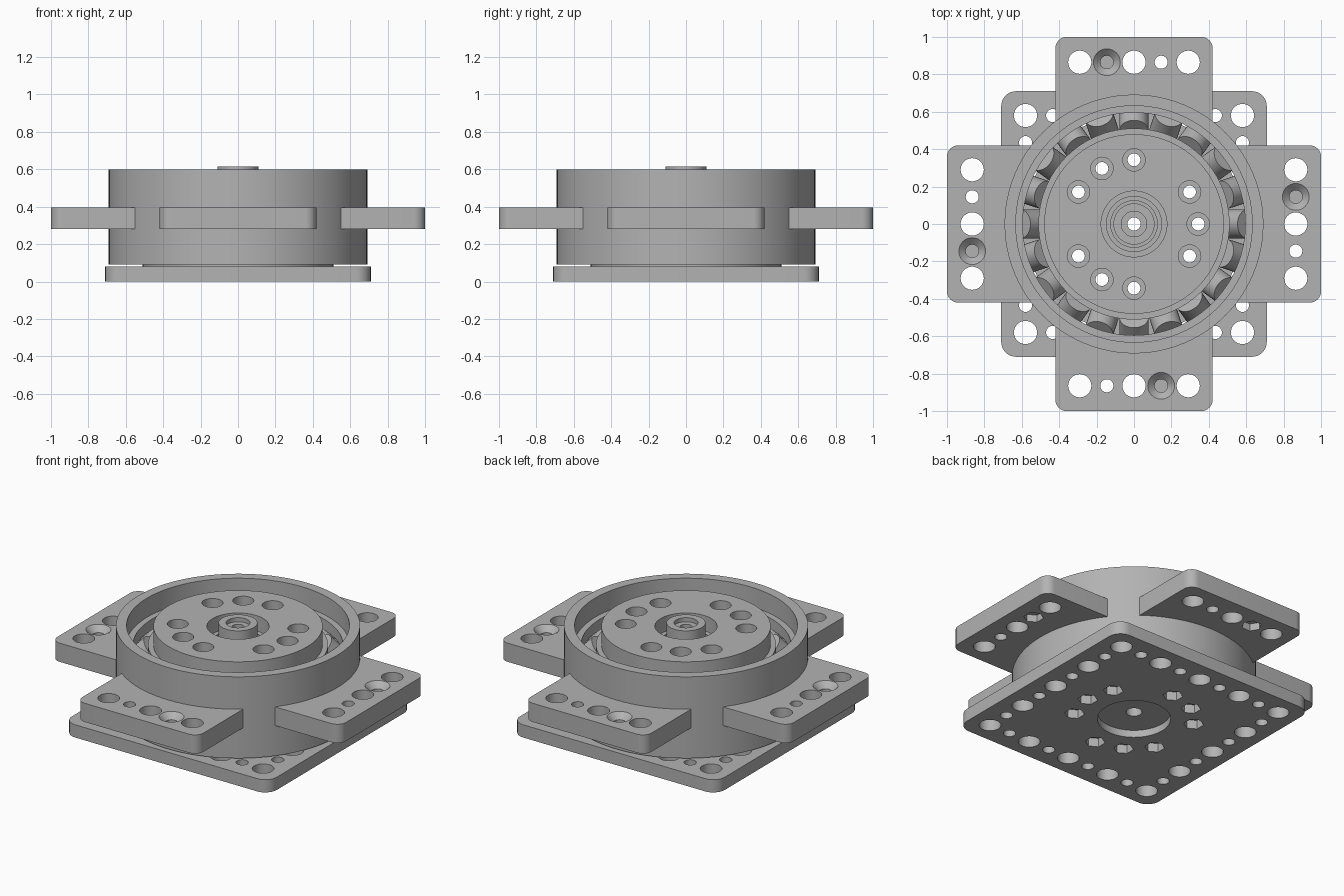
import bpy, bmesh, math
from math import sin, cos, pi, radians, sqrt

cube = bpy.data.objects.get("Cube")
if cube:
    bpy.data.objects.remove(cube, do_unlink=True)

grey = bpy.data.materials.new("plain grey")
grey.use_nodes = True
COLOUR = (0.45, 0.45, 0.45, 1)
grey.diffuse_color = COLOUR
grey.node_tree.nodes["Principled BSDF"].inputs["Base Color"].default_value = COLOUR


def finish(bm, name):
    bmesh.ops.recalc_face_normals(bm, faces=bm.faces)
    mesh = bpy.data.meshes.new(name)
    bm.to_mesh(mesh)
    bm.free()
    mesh.materials.append(grey)
    obj = bpy.data.objects.new(name, mesh)
    bpy.context.collection.objects.link(obj)
    return obj


def activate(obj):
    bpy.ops.object.select_all(action='DESELECT')
    obj.select_set(True)
    bpy.context.view_layer.objects.active = obj


def smooth(obj):
    activate(obj)
    bpy.ops.object.shade_smooth_by_angle(angle=radians(30))


def lathe(name, profile, n=96):
    """Revolve a closed (radius, z) loop around the z axis."""
    bm = bmesh.new()
    rings = [[bm.verts.new((r * cos(2 * pi * i / n), r * sin(2 * pi * i / n), z))
              for r, z in profile] for i in range(n)]
    m = len(profile)
    for i in range(n):
        a, b = rings[i], rings[(i + 1) % n]
        for j in range(m):
            k = (j + 1) % m
            bm.faces.new((a[j], b[j], b[k], a[k]))
    return finish(bm, name)


def prism(name, points, z0, z1):
    bm = bmesh.new()
    face = bm.faces.new([bm.verts.new((x, y, z0)) for x, y in points])
    out = bmesh.ops.extrude_face_region(bm, geom=[face])
    for v in out["geom"]:
        if isinstance(v, bmesh.types.BMVert):
            v.co.z = z1
    return finish(bm, name)


def arc(cx, cy, r, a0, a1, n):
    return [(cx + r * cos(radians(a0 + (a1 - a0) * i / n)),
             cy + r * sin(radians(a0 + (a1 - a0) * i / n))) for i in range(n + 1)]


def cut(obj, spots, z0, z1, r0, r1=None, sides=32):
    """Cut a straight or conical hole at every spot."""
    bm = bmesh.new()
    for x, y in spots:
        new = bmesh.ops.create_cone(bm, cap_ends=True, segments=sides, radius1=r0,
                                    radius2=r0 if r1 is None else r1, depth=z1 - z0)
        bmesh.ops.translate(bm, verts=new["verts"], vec=(x, y, (z0 + z1) / 2))
    cutter = finish(bm, "cutter")
    cutter.hide_render = True
    mod = obj.modifiers.new("holes", 'BOOLEAN')
    mod.operation, mod.solver, mod.object = 'DIFFERENCE', 'EXACT', cutter
    activate(obj)
    bpy.ops.object.modifier_apply(modifier=mod.name)
    bpy.data.objects.remove(cutter, do_unlink=True)


PITCH = 0.145            # hole spacing
BIG, SMALL = 0.062, 0.035
MID = 0.34               # height of the roller track
TRACK = 0.554            # radius of the roller track
DIAG = 0.113             # half diagonal of the track groove
BASE_TOP, RING_TOP, LEDGE = 0.08, 0.60, 0.48

bolts = [(0.343 * cos(radians(a)), 0.343 * sin(radians(a)))
         for a in range(-150, 180, 30) if a not in (-60, 60)]

# Square base plate with two hole sizes alternating round its edge
h, c = 0.71, 0.08
corners = []
for sx, sy, a in ((1, 1, 0), (-1, 1, 90), (-1, -1, 180), (1, -1, 270)):
    corners += arc(sx * (h - c), sy * (h - c), c, a, a + 90, 8)
base = prism("base_plate", corners, 0, BASE_TOP)
edge = [(i, j) for i in range(-4, 5) for j in range(-4, 5) if max(abs(i), abs(j)) == 4]
cut(base, [(i * PITCH, j * PITCH) for i, j in edge if (i + j) % 2 == 0], -0.1, 0.2, BIG)
cut(base, [(i * PITCH, j * PITCH) for i, j in edge if (i + j) % 2], -0.1, 0.2, SMALL)
cut(base, bolts, -0.1, 0.2, 0.034)
cut(base, bolts, -0.1, 0.055, 0.057, sides=6)
cut(base, [(0, 0)], -0.1, 0.2, 0.045)
cut(base, [(0, 0)], -0.1, 0.045, 0.208, sides=64)
smooth(base)

# Outer ring with a V groove for the rollers
r_out = 0.595
g = DIAG - (r_out - TRACK)
ring = lathe("outer_ring", [
    (0.692, 0.09), (0.692, RING_TOP), (0.632, RING_TOP), (0.632, LEDGE), (r_out, LEDGE),
    (r_out, MID + g), (TRACK + DIAG, MID), (r_out, MID - g), (r_out, 0.09)])
smooth(ring)

# Inner hub: groove, shoulder, top disc and a recess round the centre
r_in = 0.511
g = DIAG - (TRACK - r_in)
hub = lathe("inner_hub", [
    (r_in, BASE_TOP), (r_in, MID - g), (TRACK - DIAG, MID), (r_in, MID + g),
    (r_in, LEDGE), (0.48, LEDGE), (0.48, RING_TOP - 0.005), (0.176, RING_TOP - 0.005),
    (0.176, 0.5), (0.147, 0.5), (0.147, 0.47), (0.045, 0.47), (0.045, BASE_TOP)])
cut(hub, bolts, 0, 0.7, 0.034)
cut(hub, bolts, 0.48, 0.7, 0.06)
smooth(hub)

# Centre boss with a stepped bore
boss = lathe("centre_boss", [
    (0.127, 0.46), (0.127, 0.5), (0.11, 0.5), (0.11, 0.616), (0.068, 0.616),
    (0.068, 0.59), (0.035, 0.59), (0.035, 0.46)], 64)
smooth(boss)

# Crossed rollers, leaning in and out by turns
COUNT = 20
for i in range(COUNT):
    bpy.ops.mesh.primitive_cylinder_add(vertices=32, radius=0.078, depth=0.154)
    roller = bpy.context.object
    roller.name = f"roller_{i + 1}"
    a = 2 * pi * i / COUNT + pi / 2
    roller.location = (TRACK * cos(a), TRACK * sin(a), MID)
    roller.rotation_euler = (0, radians(45 if i % 2 else -45), a)
    roller.data.materials.append(grey)
    smooth(roller)

# Four mounting arms, each a quarter turn from the last
w, c, root = 0.42, 0.06, 0.682
half = math.degrees(math.asin(w / root))
outline = (arc(0, 0, root, half, -half, 24)
           + arc(1 - c, -w + c, c, -90, 0, 8) + arc(1 - c, w - c, c, 0, 90, 8))
for i, side in enumerate(("left", "back", "right", "front")):
    arm = prism(f"{side}_arm", outline, 0.28, 0.397)
    x = 0.865
    cut(arm, [(x, k * PITCH) for k in (-2, 0, 2)], 0.2, 0.5, BIG)
    cut(arm, [(x, k * PITCH) for k in (-1, 1)], 0.2, 0.5, SMALL)
    cut(arm, [(x, PITCH)], 0.357, 0.407, 0.03, 0.082)
    cut(arm, [(x, PITCH)], 0.2, 0.325, 0.057, sides=6)
    arm.rotation_euler.z = i * pi / 2
    smooth(arm)
